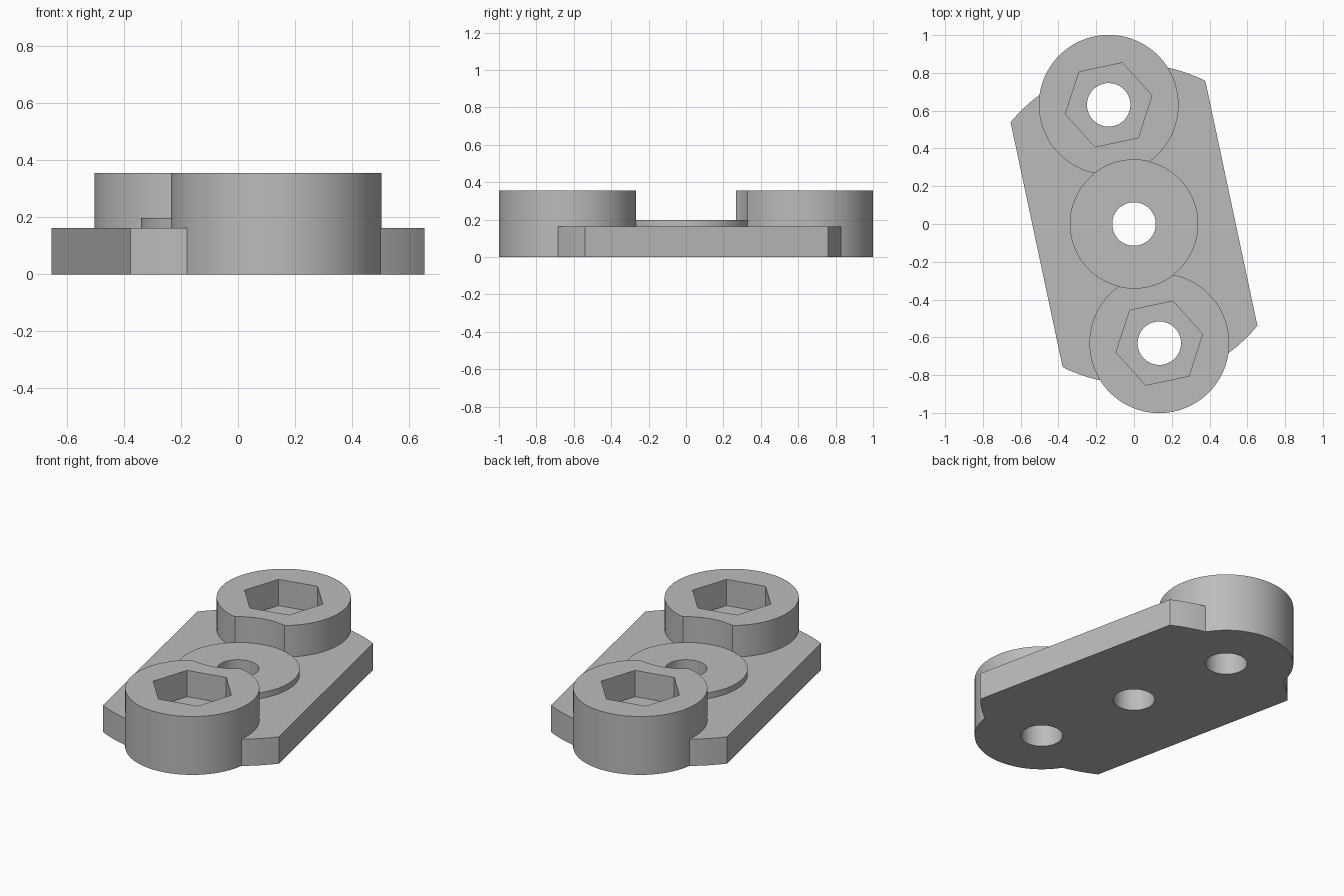
import bpy
import bmesh
from math import sin, cos, asin, pi, radians

if "Cube" in bpy.data.objects:
    bpy.data.objects.remove(bpy.data.objects["Cube"], do_unlink=True)

TILT = radians(12)
BOSS_Y, BOSS_R, BOSS_H = 0.645, 0.37, 0.355
PLATE_R, PLATE_W, PLATE_H = 0.847, 0.527, 0.163
PAD_R, PAD_H = 0.34, 0.198
HOLE_R, HEX_R, HEX_FLOOR = 0.115, 0.234, 0.195

grey = bpy.data.materials.new("mid grey")
grey.use_nodes = True
grey.diffuse_color = (0.5, 0.5, 0.5, 1)
grey.node_tree.nodes["Principled BSDF"].inputs["Base Color"].default_value = (0.5, 0.5, 0.5, 1)


def prism(name, points, z0, z1):
    """Upright solid with the given outline, turned to the plate's angle."""
    bm = bmesh.new()
    c, s = cos(TILT), sin(TILT)
    face = bm.faces.new([bm.verts.new((x * c - y * s, x * s + y * c, z0)) for x, y in points])
    top = bmesh.ops.extrude_face_region(bm, geom=[face])["geom"]
    moved = [v for v in top if isinstance(v, bmesh.types.BMVert)]
    bmesh.ops.translate(bm, verts=moved, vec=(0, 0, z1 - z0))
    bmesh.ops.recalc_face_normals(bm, faces=bm.faces)
    mesh = bpy.data.meshes.new(name)
    bm.to_mesh(mesh)
    bm.free()
    mesh.materials.append(grey)
    obj = bpy.data.objects.new(name, mesh)
    bpy.context.collection.objects.link(obj)
    return obj


def ring(radius, y=0, sides=96):
    return [(radius * cos(2 * pi * i / sides), y + radius * sin(2 * pi * i / sides))
            for i in range(sides)]


def combine(body, tool, operation):
    """Apply a boolean at once and discard the tool."""
    mod = body.modifiers.new(tool.name, "BOOLEAN")
    mod.operation, mod.solver, mod.object = operation, "EXACT", tool
    bpy.context.view_layer.update()
    graph = bpy.context.evaluated_depsgraph_get()
    mesh = bpy.data.meshes.new_from_object(body.evaluated_get(graph))
    body.modifiers.clear()
    body.data = mesh
    bpy.data.objects.remove(tool, do_unlink=True)


# Plate: straight sides with rounded ends
half = asin(PLATE_W / PLATE_R)
end = [(PLATE_R * sin(half * (1 - i / 12)), PLATE_R * cos(half * (1 - i / 12))) for i in range(25)]
body = prism("mounting_plate", end + [(-x, -y) for x, y in end], 0, PLATE_H)

# Two round bosses and the central pad
for side in (1, -1):
    combine(body, prism("boss", ring(BOSS_R, side * BOSS_Y), 0, BOSS_H), "UNION")
combine(body, prism("clearance_cutter", ring(PAD_R), PLATE_H + 0.01, 1), "DIFFERENCE")
combine(body, prism("centre_pad", ring(PAD_R), 0.05, PAD_H), "UNION")

# Hexagonal pockets and through holes
for side in (1, -1):
    combine(body, prism("hex_cutter", ring(HEX_R, side * BOSS_Y, 6), HEX_FLOOR, 1), "DIFFERENCE")
for y in (-BOSS_Y, 0, BOSS_Y):
    combine(body, prism("hole_cutter", ring(HOLE_R, y, 64), -0.5, 1), "DIFFERENCE")

# Smooth the round walls, keep the edges crisp
bpy.ops.object.select_all(action="DESELECT")
body.select_set(True)
bpy.context.view_layer.objects.active = body
bpy.ops.object.shade_smooth_by_angle(angle=radians(25))
